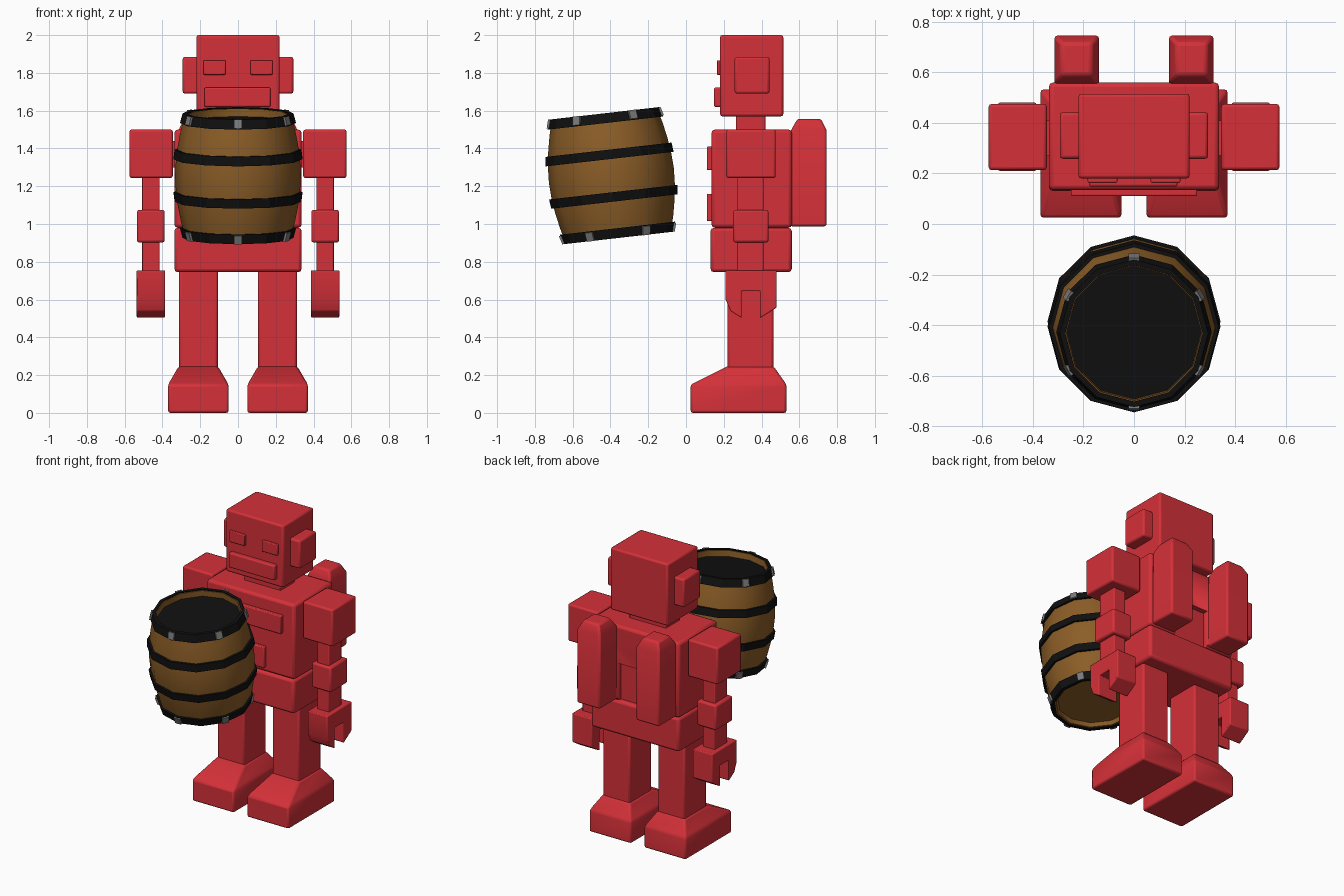
import bpy, bmesh, math
from mathutils import Matrix, Vector

if "Cube" in bpy.data.objects:
    bpy.data.objects.remove(bpy.data.objects["Cube"])


def material(name, rgb):
    m = bpy.data.materials.new(name)
    m.diffuse_color = (*rgb, 1)
    m.use_nodes = True
    m.node_tree.nodes["Principled BSDF"].inputs["Base Color"].default_value = m.diffuse_color
    return m


RED = material("red paint", (0.66, 0.03, 0.04))
WOOD = material("brown wood", (0.26, 0.11, 0.02))
BLACK = material("black iron", (0.005, 0.005, 0.005))
GREY = material("grey rivet", (0.2, 0.2, 0.2))


def finish(name, bm, mat, bevel=0.0, angle=40):
    bmesh.ops.recalc_face_normals(bm, faces=bm.faces)
    me = bpy.data.meshes.new(name)
    bm.to_mesh(me)
    bm.free()
    ob = bpy.data.objects.new(name, me)
    bpy.context.collection.objects.link(ob)
    me.materials.append(mat)
    if bevel:
        b = ob.modifiers.new("soft edges", 'BEVEL')
        b.width, b.segments, b.limit_method = bevel, 2, 'ANGLE'
    bpy.ops.object.select_all(action='DESELECT')
    ob.select_set(True)
    bpy.context.view_layer.objects.active = ob
    bpy.ops.object.shade_smooth_by_angle(angle=math.radians(angle))
    return ob


def loft(name, rects, mat=RED, bevel=0.012):
    """Stack of rectangles (x0, x1, y0, y1, z) joined into a solid."""
    bm = bmesh.new()
    rings = [[bm.verts.new(p) for p in ((a, c, z), (b, c, z), (b, d, z), (a, d, z))]
             for a, b, c, d, z in rects]
    bm.faces.new(rings[0])
    bm.faces.new(rings[-1])
    for lo, hi in zip(rings, rings[1:]):
        for i in range(4):
            j = (i + 1) % 4
            bm.faces.new((lo[i], lo[j], hi[j], hi[i]))
    return finish(name, bm, mat, bevel)


def box(name, x0, x1, y0, y1, z0, z1, bevel=0.012):
    return loft(name, [(x0, x1, y0, y1, z0), (x0, x1, y0, y1, z1)], RED, bevel)


def sided(s, x0, x1):
    return sorted((s * x0, s * x1))


# Head, face and neck
box("head", -0.22, 0.22, 0.18, 0.515, 1.57, 2.0)
box("mouth", -0.178, 0.172, 0.148, 0.20, 1.62, 1.722, 0.008)
box("neck", -0.14, 0.14, 0.265, 0.42, 1.48, 1.59, 0.005)

# Trunk with shallow recess low on the back
torso = box("torso", -0.337, 0.337, 0.135, 0.56, 0.98, 1.5, 0.018)
cutter = box("back_recess_cutter", -0.13, 0.13, 0.525, 0.62, 0.9, 1.24, 0)
cutter.hide_render = True
cutter.hide_set(True)
cut = torso.modifiers.new("recess", 'BOOLEAN')
cut.object, cut.operation, cut.solver = cutter, 'DIFFERENCE', 'EXACT'
box("pelvis", -0.337, 0.337, 0.13, 0.56, 0.745, 0.98, 0.018)
box("upper_chest_plate", -0.25, 0.25, 0.11, 0.15, 1.285, 1.41, 0.006)
box("lower_chest_plate", -0.12, 0.12, 0.11, 0.15, 1.015, 1.16, 0.006)

# Paired parts
for s, side in ((-1, "left"), (1, "right")):
    box(side + "_eye", *sided(s, 0.066, 0.183), 0.163, 0.20, 1.79, 1.866, 0.005)
    box(side + "_ear", *sided(s, 0.20, 0.293), 0.258, 0.442, 1.69, 1.885)
    box(side + "_shoulder", *sided(s, 0.345, 0.575), 0.213, 0.475, 1.243, 1.5)
    box(side + "_shoulder_joint", *sided(s, 0.30, 0.37), 0.27, 0.41, 1.30, 1.44, 0)
    box(side + "_arm", *sided(s, 0.415, 0.507), 0.27, 0.41, 0.73, 1.26, 0.006)
    box(side + "_elbow", *sided(s, 0.388, 0.535), 0.25, 0.437, 0.902, 1.075)
    box(side + "_leg", *sided(s, 0.107, 0.312), 0.22, 0.463, 0.22, 0.76)

    # Claw hand: forked side profile, extruded across
    bm = bmesh.new()
    profile = [(0.21, 0.755), (0.21, 0.60), (0.235, 0.54), (0.295, 0.502),
               (0.295, 0.645), (0.392, 0.645), (0.392, 0.502), (0.48, 0.557), (0.48, 0.755)]
    face = bm.faces.new([bm.verts.new((s * 0.386, y, z)) for y, z in profile])
    ext = bmesh.ops.extrude_face_region(bm, geom=[face])["geom"]
    bmesh.ops.translate(bm, vec=(s * 0.151, 0, 0),
                        verts=[v for v in ext if isinstance(v, bmesh.types.BMVert)])
    finish(side + "_claw_hand", bm, RED, 0.006, 30)

    # Foot tapering up to the leg
    a, b = sided(s, 0.05, 0.37)
    c, d = sided(s, 0.105, 0.315)
    loft(side + "_foot", [(a, b, 0.025, 0.532, 0), (a, b, 0.025, 0.532, 0.15),
                          (c, d, 0.217, 0.465, 0.245)])

    # Back tank with chamfered top
    a, b = sided(s, 0.138, 0.315)
    c, d = sided(s, 0.168, 0.287)
    loft(side + "_back_tank", [(a, b, 0.55, 0.745, 0.988), (a, b, 0.555, 0.745, 1.495),
                               (c, d, 0.59, 0.715, 1.557)])

# Barrel held in front, leaning slightly forward
N = 12
TILT = Matrix.Translation((0, -0.395, 1.256)) @ Matrix.Rotation(math.radians(6.5), 4, 'X')


def stave_radius(t):
    return 0.333 - 0.053 * (abs(t) / 0.33) ** 1.8


def spin(name, profile, mat, closed=False, angle=40):
    """Revolve (radius, height) points around the barrel axis."""
    bm = bmesh.new()
    rings = [[bm.verts.new(TILT @ Vector((r * math.sin(math.tau * i / N),
                                          r * math.cos(math.tau * i / N), t)))
              for i in range(N)] for r, t in profile]
    pairs = list(zip(rings, rings[1:]))
    if closed:
        pairs.append((rings[-1], rings[0]))
    else:
        bm.faces.new(rings[0])
        bm.faces.new(rings[-1])
    for lo, hi in pairs:
        for i in range(N):
            j = (i + 1) % N
            bm.faces.new((lo[i], lo[j], hi[j], hi[i]))
    return finish(name, bm, mat, 0, angle)


heights = [-0.325 + 0.65 * k / 8 for k in range(9)]
spin("barrel_body", [(0.25, -0.30), (0.262, -0.325)] +
     [(stave_radius(t), t) for t in heights] + [(0.268, 0.325), (0.268, 0.28)], WOOD)
spin("barrel_lid", [(0.267, 0.276), (0.267, 0.285)], BLACK)

hoops = (("bottom", -0.332, -0.28), ("lower", -0.138, -0.088),
         ("upper", 0.088, 0.138), ("top", 0.28, 0.332))
for name, lo, hi in hoops:
    r0, r1 = stave_radius(lo), stave_radius(hi)
    spin(name + "_hoop", [(r0 - 0.008, lo), (r0 + 0.014, lo), (r1 + 0.014, hi),
                          (r1 - 0.008, hi)], BLACK, True, 25)

# Rivets on the end hoops
for end, sgn in (("bottom", -1), ("top", 1)):
    for k in range(6):
        bm = bmesh.new()
        bmesh.ops.create_cube(bm, size=1)
        lean = Matrix.Rotation(sgn * 0.27, 4, 'X')
        place = (TILT @ Matrix.Rotation(math.tau * k / 6, 4, 'Z')
                 @ Matrix.Translation((0, stave_radius(0.308) + 0.012, sgn * 0.308)) @ lean
                 @ Matrix.Diagonal((0.044, 0.016, 0.048, 1)))
        bmesh.ops.transform(bm, matrix=place, verts=bm.verts)
        finish(f"{end}_rivet_{k + 1}", bm, GREY)
